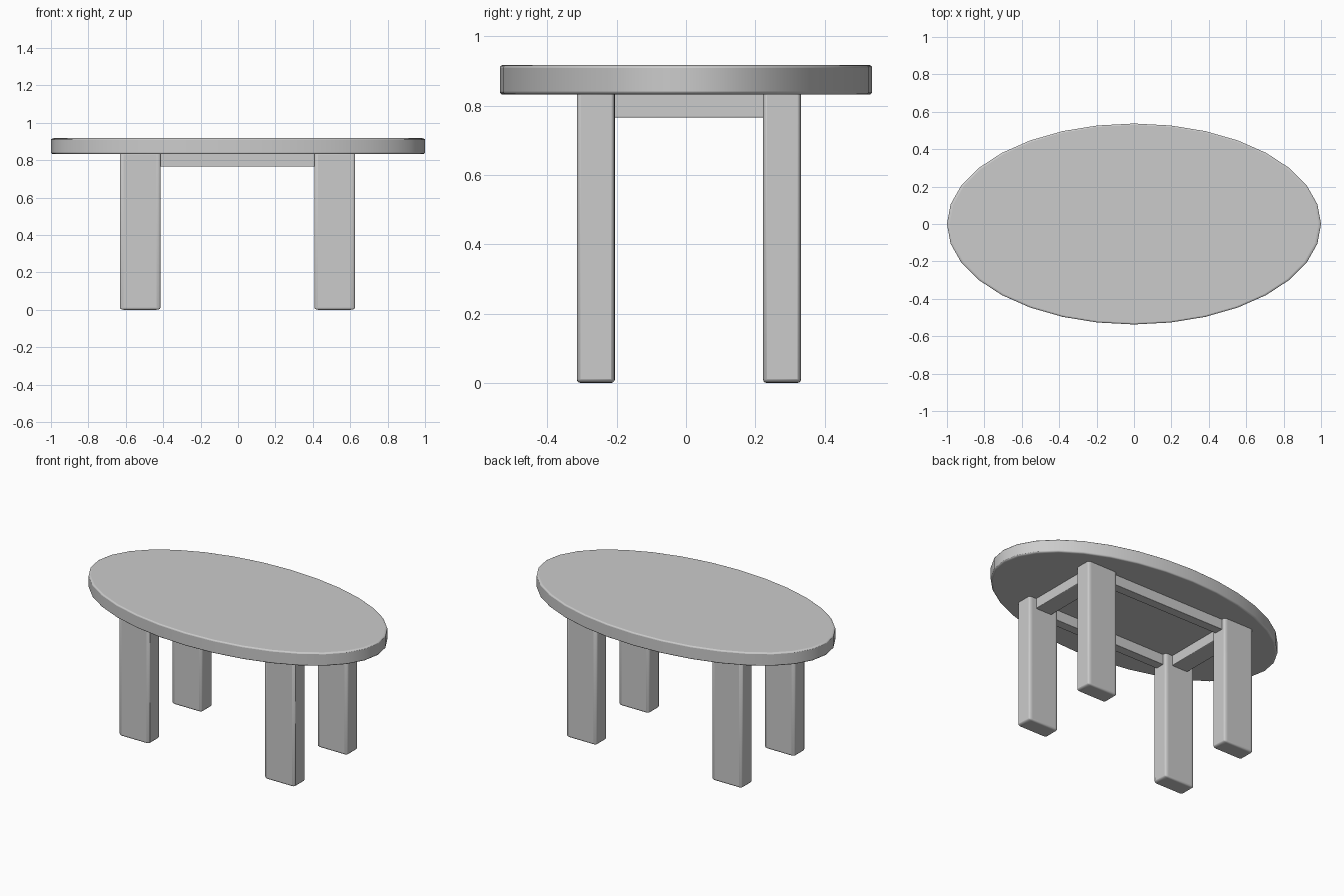
import bpy

if "Cube" in bpy.data.objects:
    bpy.data.objects.remove(bpy.data.objects["Cube"])

STRETCH = 1.862          # the whole table is widened along x
TOP_Z, UNDER_Z, APRON_Z = 0.917, 0.832, 0.765
LEG_X, LEG_Y = (-0.523, 0.517), (-0.26, 0.277)
LEG_W, LEG_D = 0.217, 0.11


def finish(obj, name, bevel):
    """Name the part, round its edges and shade it smooth."""
    obj.name = name
    mod = obj.modifiers.new("Bevel", 'BEVEL')
    mod.width = bevel
    mod.segments = 3
    mod.limit_method = 'ANGLE'
    bpy.ops.object.shade_smooth_by_angle()


def box(name, x0, x1, y0, y1, z0, z1, bevel):
    """Box between two corners, bevelled before the x stretch."""
    bpy.ops.mesh.primitive_cube_add(size=1)
    obj = bpy.context.object
    obj.scale = ((x1 - x0) / STRETCH, y1 - y0, z1 - z0)
    bpy.ops.object.transform_apply(location=False, rotation=False, scale=True)
    obj.location = ((x0 + x1) / 2, (y0 + y1) / 2, (z0 + z1) / 2)
    obj.scale.x = STRETCH
    finish(obj, name, bevel)


# Oval table top
bpy.ops.mesh.primitive_cylinder_add(vertices=32, radius=1 / STRETCH, depth=TOP_Z - UNDER_Z,
                                    location=(0, 0, (TOP_Z + UNDER_Z) / 2))
bpy.context.object.scale.x = STRETCH
finish(bpy.context.object, "table_top", 0.008)

# Four legs
for side, x in zip(("left", "right"), LEG_X):
    for end, y in zip(("front", "back"), LEG_Y):
        box(f"{end}_{side}_leg", x - LEG_W / 2, x + LEG_W / 2,
            y - LEG_D / 2, y + LEG_D / 2, 0, UNDER_Z + 0.01, 0.011)

# Long aprons between the legs
for end, y in zip(("front", "back"), LEG_Y):
    box(f"{end}_apron", LEG_X[0] + 0.09, LEG_X[1] - 0.09, y - 0.03, y + 0.03,
        APRON_Z, UNDER_Z + 0.005, 0.003)

# Short aprons between the legs
for side, x in zip(("left", "right"), LEG_X):
    box(f"{side}_apron", x - 0.058, x + 0.058, LEG_Y[0] + 0.04, LEG_Y[1] - 0.04,
        APRON_Z, UNDER_Z + 0.005, 0.003)
